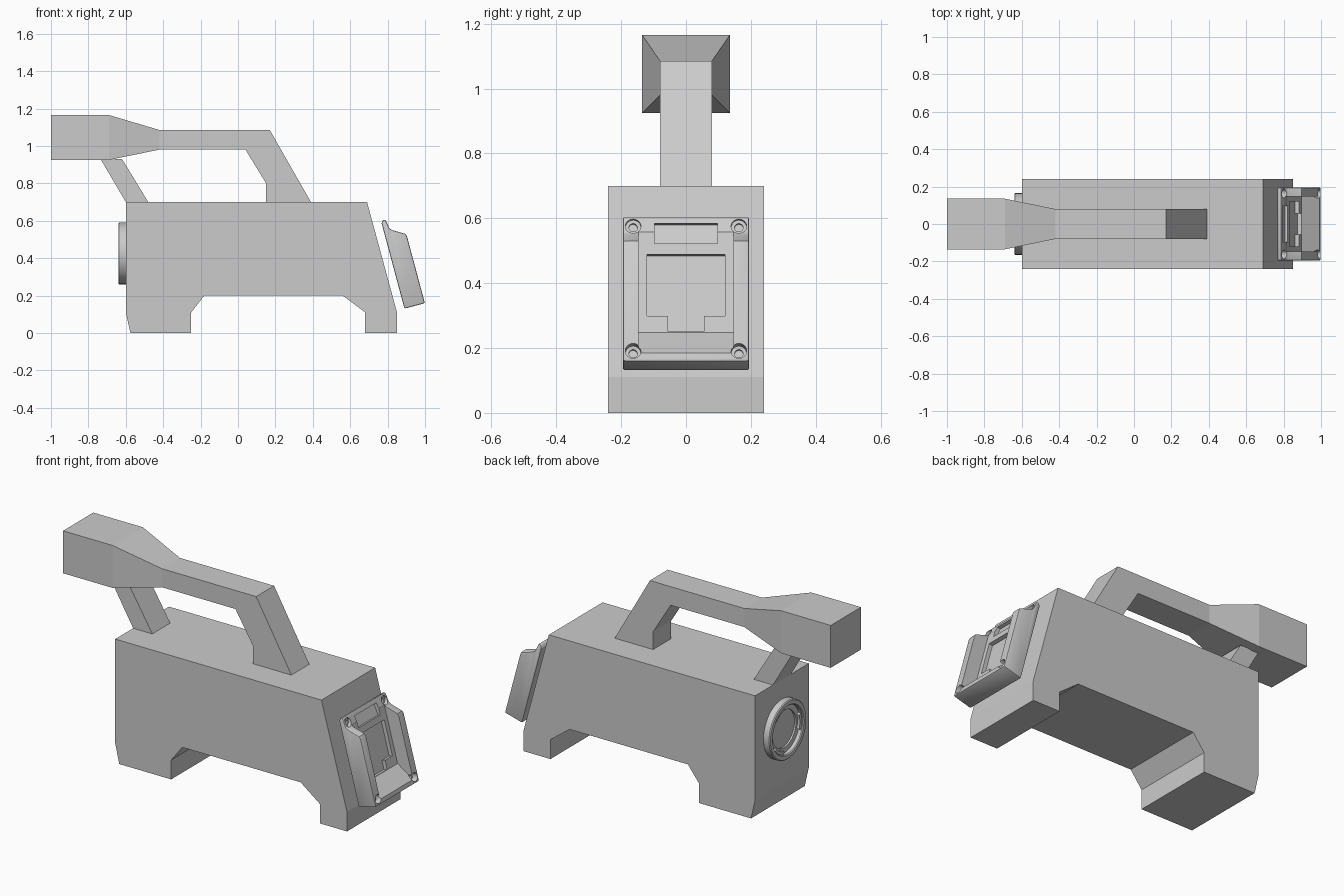
import bpy
import bmesh
from math import cos, sin, pi, radians
from mathutils import Matrix

if "Cube" in bpy.data.objects:
    bpy.data.objects.remove(bpy.data.objects["Cube"], do_unlink=True)

GREY = (0.6, 0.6, 0.6, 1.0)
grey = bpy.data.materials.new("plain grey")
grey.use_nodes = True
grey.diffuse_color = GREY
grey.node_tree.nodes["Principled BSDF"].inputs["Base Color"].default_value = GREY


def add_object(name, bm):
    bmesh.ops.recalc_face_normals(bm, faces=bm.faces)
    mesh = bpy.data.meshes.new(name)
    bm.to_mesh(mesh)
    bm.free()
    mesh.materials.append(grey)
    obj = bpy.data.objects.new(name, mesh)
    bpy.context.collection.objects.link(obj)
    return obj


def loft(name, sections):
    """Skin a row of equal-sized point loops and cap both ends."""
    bm = bmesh.new()
    rings = [[bm.verts.new(p) for p in s] for s in sections]
    n = len(rings[0])
    for a, b in zip(rings, rings[1:]):
        for i in range(n):
            j = (i + 1) % n
            bm.faces.new((a[i], a[j], b[j], b[i]))
    bm.faces.new(rings[0])
    bm.faces.new(rings[-1])
    return add_object(name, bm)


def side_prism(name, profile, half):
    """Side profile (x, z) extruded across the width."""
    return loft(name, [[(x, y, z) for x, z in profile] for y in (-half, half)])


def face_prism(name, outline, lo, hi):
    """Outline (y, z) extruded along x."""
    return loft(name, [[(x, y, z) for y, z in outline] for x in (lo, hi)])


def circle(y, z, r, n=24):
    return [(y + r * cos(2 * pi * i / n), z + r * sin(2 * pi * i / n)) for i in range(n)]


def smooth(obj):
    bpy.ops.object.select_all(action="DESELECT")
    obj.select_set(True)
    bpy.context.view_layer.objects.active = obj
    bpy.ops.object.shade_smooth_by_angle(angle=radians(30))


def bake(obj):
    """Replace the mesh by its modified result."""
    bpy.context.view_layer.update()
    evaluated = obj.evaluated_get(bpy.context.evaluated_depsgraph_get())
    mesh = bpy.data.meshes.new_from_object(evaluated)
    obj.modifiers.clear()
    obj.data = mesh


def cut(obj, cutter):
    cutter.hide_render = True
    mod = obj.modifiers.new("cut", "BOOLEAN")
    mod.operation = "DIFFERENCE"
    mod.solver = "EXACT"
    mod.object = cutter
    bake(obj)
    bpy.data.objects.remove(cutter, do_unlink=True)


# Main housing with two feet
side_prism("body", [(-0.6, 0.7), (0.69, 0.7), (0.85, 0.11), (0.85, 0), (0.68, 0),
                    (0.68, 0.11), (0.56, 0.2), (-0.18, 0.2), (-0.25, 0.11),
                    (-0.25, 0), (-0.575, 0), (-0.6, 0.11)], 0.24)

# Handle: top x, top z, bottom x, bottom z, half width
grip = [(-1, 1.165, -1, 0.925, 0.135), (-0.69, 1.165, -0.69, 0.925, 0.135),
        (-0.42, 1.085, -0.42, 0.98, 0.08), (0.17, 1.085, 0.04, 0.98, 0.08),
        (0.333, 0.8, 0.15, 0.8, 0.08), (0.39, 0.7, 0.15, 0.7, 0.08)]
loft("handle", [[(a, -w, b), (a, w, b), (c, w, d), (c, -w, d)] for a, b, c, d, w in grip])

# Slanted strut under the viewfinder end
side_prism("rear_strut", [(-0.735, 0.93), (-0.62, 0.93), (-0.48, 0.7), (-0.6, 0.7)], 0.08)

# Round lens mount: radius and x of each step, from the wall to the centre
steps = [(0.165, -0.6), (0.165, -0.635), (0.16, -0.64), (0.14, -0.64), (0.135, -0.635),
         (0.135, -0.615), (0.105, -0.615), (0.105, -0.605)]
smooth(loft("lens_mount", [[(x, y, z) for y, z in circle(0, 0.425, r, 48)] for r, x in steps]))

# Bayonet tabs inside the mount
for k in range(3):
    a0 = radians(40 + 120 * k)
    arc = [a0 + radians(8 * i) for i in range(6)]
    outline = ([(0.137 * cos(a), 0.425 + 0.137 * sin(a)) for a in arc]
               + [(0.118 * cos(a), 0.425 + 0.118 * sin(a)) for a in reversed(arc)])
    face_prism("mount_tab", outline, -0.63, -0.612)

# Battery plate, built upright and then leaned back
plate = side_prism("battery_plate", [(0, 0), (0, 0.472), (0.01, 0.487), (0.024, 0.487),
                                     (0.034, 0.435), (0.046, 0.422), (0.108, 0.385),
                                     (0.113, 0.37), (0.113, 0)], 0.195)
bevel = plate.modifiers.new("bevel", "BEVEL")
bevel.width = 0.008
bevel.segments = 2
bevel.limit_method = "ANGLE"
bevel.angle_limit = radians(50)
bake(plate)

# Open channel with a ramp at the foot
cut(plate, side_prism("channel", [(0.125, 0.012), (0.036, 0.113), (0.036, 0.6), (0.125, 0.6)], 0.147))

# Stepped pocket in the channel floor
half = [(0.12, 0.362), (0.12, 0.165), (0.055, 0.165), (0.055, 0.115)]
cut(plate, face_prism("pocket", half + [(-y, z) for y, z in reversed(half)], 0.015, 0.06))

# Latch window near the top, with a sloped floor
cut(plate, side_prism("window", [(0.022, 0.397), (0.01, 0.463), (0.06, 0.463), (0.06, 0.397)], 0.097))

# Counterbored screw holes in the corners
for side in (-1, 1):
    for z, deep, top in ((0.033, 0.08, 0.13), (0.453, 0.014, 0.13)):
        y = side * 0.163
        cut(plate, face_prism("bore", circle(y, z, 0.024), deep, top))
        cut(plate, face_prism("hole", circle(y, z, 0.013), deep - 0.01, top))

plate.data.transform(Matrix.Translation((0.89, 0, 0.13)) @ Matrix.Rotation(radians(-15), 4, "Y"))
smooth(plate)
